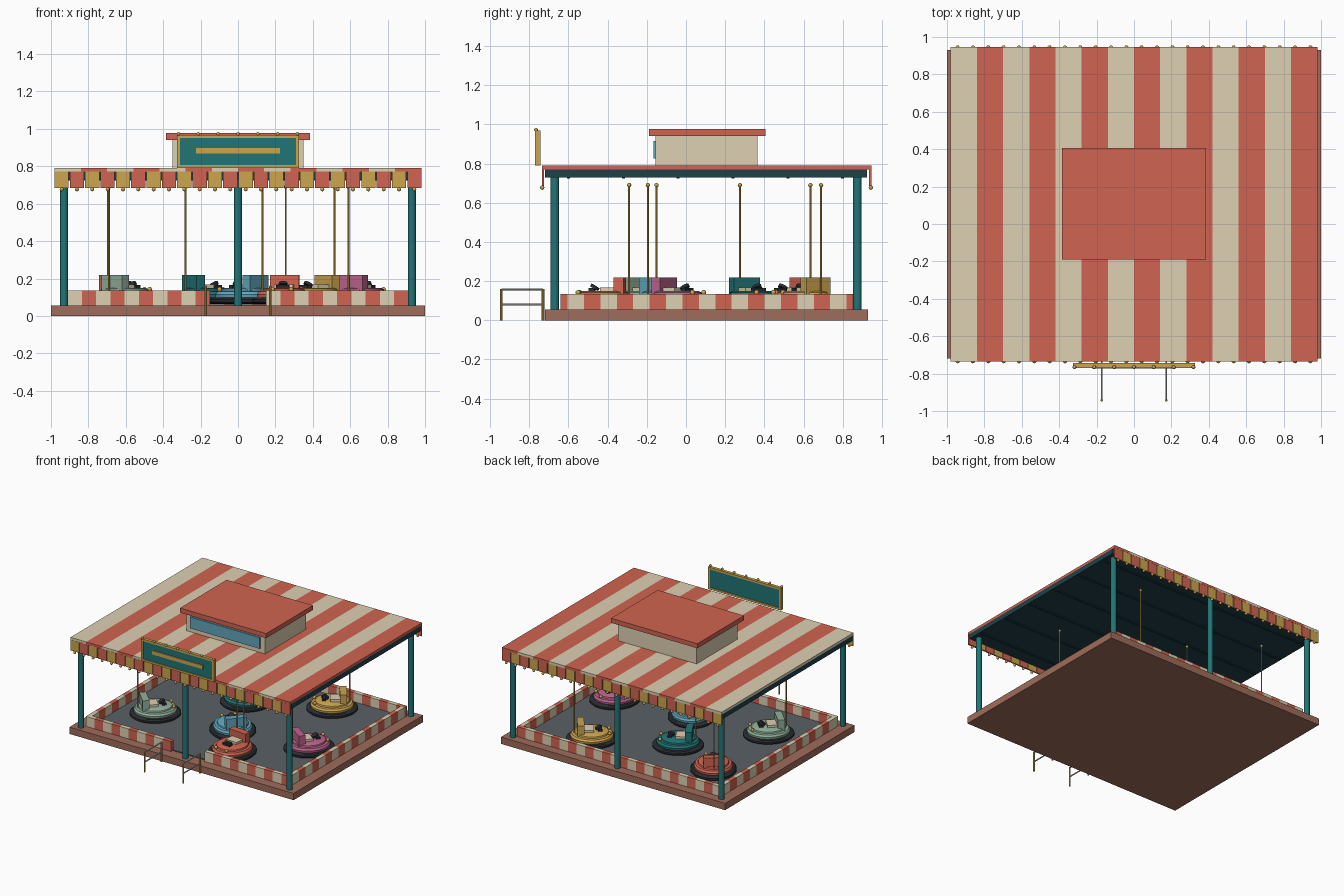
import bpy, bmesh, math
from mathutils import Matrix, Vector

if "Cube" in bpy.data.objects:
    bpy.data.objects.remove(bpy.data.objects["Cube"])


def mat(name, r, g, b):
    m = bpy.data.materials.new(name)
    m.diffuse_color = [(c / 255) ** 2.2 for c in (r, g, b)] + [1]
    m.use_nodes = True
    m.node_tree.nodes["Principled BSDF"].inputs["Base Color"].default_value = m.diffuse_color
    return m


RED, CREAM = mat("red", 207, 100, 82), mat("cream", 221, 208, 178)
TEAL, GOLD = mat("teal", 38, 116, 118), mat("gold", 204, 164, 80)
BROWN, FLOOR = mat("brown", 158, 108, 92), mat("floor", 90, 96, 102)
DARK, NAVY = mat("rubber", 45, 48, 52), mat("navy", 36, 66, 74)
BLUE, SAGE = mat("blue", 98, 165, 188), mat("sage", 145, 175, 155)
PINK, STEEL = mat("pink", 188, 100, 140), mat("steel", 190, 195, 198)


def finish(name, bm, mats, smooth=False):
    bmesh.ops.recalc_face_normals(bm, faces=bm.faces)
    me = bpy.data.meshes.new(name)
    bm.to_mesh(me)
    bm.free()
    ob = bpy.data.objects.new(name, me)
    bpy.context.collection.objects.link(ob)
    for m in mats:
        me.materials.append(m)
    if smooth:
        bpy.ops.object.select_all(action='DESELECT')
        ob.select_set(True)
        bpy.context.view_layer.objects.active = ob
        bpy.ops.object.shade_smooth_by_angle(angle=math.radians(35))
    return ob


def add_box(bm, x0, x1, y0, y1, z0, z1, mi=0, M=Matrix()):
    T = M @ Matrix.Translation(((x0 + x1) / 2, (y0 + y1) / 2, (z0 + z1) / 2))
    r = bmesh.ops.create_cube(bm, size=1, matrix=T @ Matrix.Diagonal((x1 - x0, y1 - y0, z1 - z0, 1)))
    for f in {f for v in r['verts'] for f in v.link_faces}:
        f.material_index = mi


def box(name, m, *dims, M=Matrix()):
    bm = bmesh.new()
    add_box(bm, *dims, M=M)
    return finish(name, bm, [m])


def rod(name, m, a, b, r, n=12):
    a, b = Vector(a), Vector(b)
    d = b - a
    bm = bmesh.new()
    T = Matrix.Translation((a + b) / 2) @ d.to_track_quat('Z', 'Y').to_matrix().to_4x4()
    bmesh.ops.create_cone(bm, cap_ends=True, segments=n, radius1=r, radius2=r, depth=d.length, matrix=T)
    return finish(name, bm, [m], True)


def balls(name, m, pts, r):
    bm = bmesh.new()
    for p in pts:
        bmesh.ops.create_uvsphere(bm, u_segments=10, v_segments=6, radius=r, matrix=Matrix.Translation(p))
    return finish(name, bm, [m], True)


def lathe(name, m, profile, M, n=32):
    bm = bmesh.new()
    rings = [[bm.verts.new(M @ Vector((r * math.cos(2 * math.pi * i / n), r * math.sin(2 * math.pi * i / n), z)))
              for i in range(n)] for r, z in profile]
    for a, b in zip(rings, rings[1:]):
        for i in range(n):
            bm.faces.new((a[i], a[(i + 1) % n], b[(i + 1) % n], b[i]))
    bm.faces.new(rings[0])
    bm.faces.new(rings[-1])
    return finish(name, bm, [m], True)


# platform and driving floor
box("platform", BROWN, -1, 1, -.72, .93, 0, .055)
box("driving_floor", FLOOR, -.89, .89, -.62, .84, .05, .062)


# striped low walls, with an entrance gap at the front
def wall(name, a, b, n, fixed, along_x):
    bm = bmesh.new()
    s = (b - a) / n
    for i in range(n):
        u, v = a + i * s, a + (i + 1) * s
        if along_x:
            add_box(bm, u, v, *fixed, .055, .135, i % 2)
        else:
            add_box(bm, *fixed, u, v, .055, .135, i % 2)
    finish(name, bm, [CREAM, RED])


wall("front_wall_left", -.91, -.15, 10, (-.64, -.605), True)
wall("front_wall_right", .15, .91, 10, (-.64, -.605), True)
wall("back_wall", -.91, .91, 24, (.82, .855), True)
wall("left_wall", -.605, .82, 17, (-.91, -.875), False)
wall("right_wall", -.605, .82, 17, (.875, .91), False)

# roof posts
for x in (-.93, 0, .93):
    for y in (-.67, .875):
        rod("roof_post", TEAL, (x, y, .05), (x, y, .74), .022, 16)

# roof frame, ceiling beams and striped roof
box("roof_frame", NAVY, -.98, .98, -.72, .925, .73, .77)
for i in range(6):
    y = -.60 + i * .28
    box("ceiling_beam", NAVY, -.97, .97, y - .008, y + .008, .724, .732)
bm = bmesh.new()
for i in range(14):
    add_box(bm, -.98 + .14 * i, -.84 + .14 * i, -.735, .947, .77, .79, i % 2)
finish("striped_roof", bm, [CREAM, RED])

# valance flags and bulbs on front and back
for side, y in (("front", -.73), ("back", .94)):
    bm = bmesh.new()
    for i in range(24):
        x = -.943 + i * .082
        add_box(bm, x - .038, x + .038, y - .006, y + .006, .685, .772 if y < 0 else .77, i % 2)
    finish(side + "_valance", bm, [GOLD, RED])
    yb = y + math.copysign(.004, y)
    balls(side + "_valance_bulbs", GOLD, [(-.943 + i * .082, yb, .677) for i in range(24)], .011)

# roof cabin with window and lid
box("cabin", CREAM, -.35, .35, -.155, .365, .785, .945)
box("cabin_window", BLUE, -.31, .31, -.167, -.15, .825, .915)
box("cabin_lid", RED, -.385, .385, -.19, .405, .94, .977)

# sign board
box("sign_panel", TEAL, -.315, .315, -.764, -.75, .80, .96)
bm = bmesh.new()
for z in (.79, .952):
    add_box(bm, -.325, .325, -.77, -.744, z, z + .016)
for x in (-.325, .309):
    add_box(bm, x, x + .016, -.77, -.744, .79, .968)
finish("sign_frame", bm, [GOLD])
box("sign_bar", GOLD, -.225, .225, -.772, -.76, .868, .898)
balls("sign_bulbs", GOLD, [(-.318 + .106 * i, -.766, .973) for i in range(7)], .01)

# entrance railings
for x in (-.172, .172):
    for y in (-.943, -.73):
        rod("railing_post", GOLD, (x, y, 0), (x, y, .16), .007, 10)
    for z in (.08, .158):
        rod("railing_bar", STEEL, (x, -.943, z), (x, -.73, z), .005, 10)


# bumper cars: power pole position, facing direction, colour
def car(px, py, fx, fy, m):
    f = Vector((fx, fy, 0)).normalized()
    c = Vector((px, py, 0)) + f * .13
    M = Matrix.Translation(c) @ Matrix.Rotation(math.atan2(f.y, f.x), 4, 'Z')
    S = M @ Matrix.Diagonal((1.08, .97, 1, 1))
    lathe("car_bumper", DARK, [(.14, .064), (.165, .066), (.175, .075), (.175, .088), (.165, .097), (.14, .1)], S)
    lathe("car_body", m, [(.145, .09), (.148, .115), (.138, .13), (.118, .132), (.115, .143), (.1, .15)], S)
    box("car_seat_back", m, -.108, -.056, -.077, .077, .13, .218, M=M)
    box("car_cushion", CREAM, -.056, .015, -.05, .05, .14, .168, M=M)
    box("car_dash", DARK, .045, .075, -.035, .035, .145, .165, M=M)
    rod("steering_wheel", DARK, M @ Vector((.05, 0, .162)), M @ Vector((.042, 0, .175)), .024, 16)
    balls("car_headlights", GOLD, [M @ Vector((.128, s * .05, .142)) for s in (-1, 1)], .013)
    rod("power_pole", GOLD, (px, py, .12), (px, py, .69), .005, 8)
    balls("pole_tip", GOLD, [(px, py, .69)], .011)


car(-.69, -.29, .7, .7, SAGE)
car(.13, -.195, -.76, .65, BLUE)
car(.255, -.29, -.08, -1, RED)
car(.59, -.15, .57, .82, PINK)
car(.515, .69, -.8, -.6, GOLD)
car(-.28, .275, .87, .5, TEAL)
car(-.695, .635, .6, -.8, RED)
